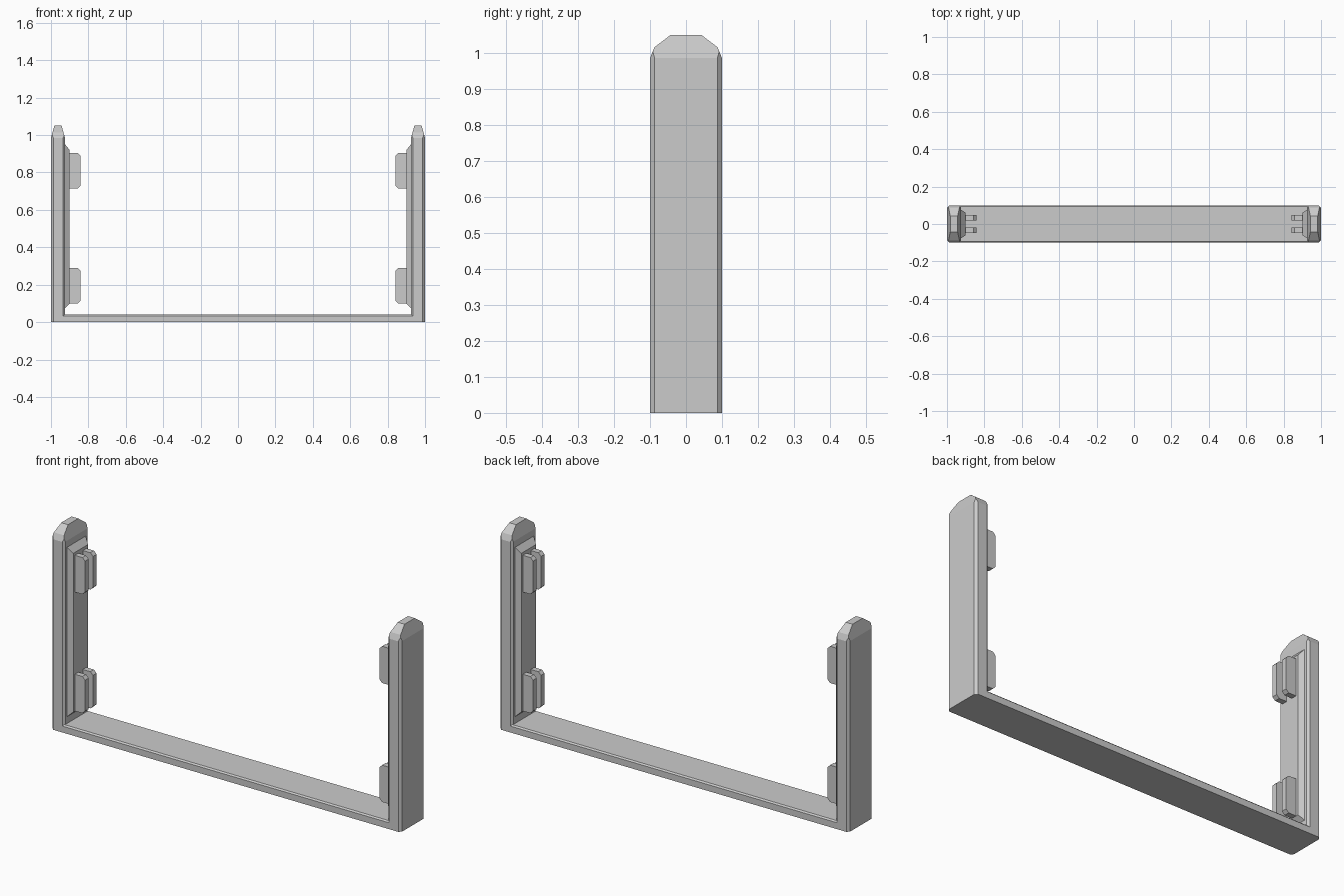
import bpy, bmesh
from mathutils import Vector

if "Cube" in bpy.data.objects:
    bpy.data.objects.remove(bpy.data.objects["Cube"])


def finish(name, bm, mirror=(False, False)):
    """Turn a bmesh into a flat-shaded object, optionally mirrored in x / y."""
    bmesh.ops.recalc_face_normals(bm, faces=bm.faces)
    mesh = bpy.data.meshes.new(name)
    bm.to_mesh(mesh)
    bm.free()
    obj = bpy.data.objects.new(name, mesh)
    bpy.context.collection.objects.link(obj)
    if any(mirror):
        mod = obj.modifiers.new("mirror", 'MIRROR')
        mod.use_axis = (mirror[0], mirror[1], False)
        mod.use_mirror_merge = False
    return obj


def box(lo, hi):
    bm = bmesh.new()
    bmesh.ops.create_cube(bm, size=1)
    for v in bm.verts:
        v.co = Vector([lo[i] if v.co[i] < 0 else hi[i] for i in range(3)])
    return bm


def slice_off(bm, point, normal):
    """Cut away everything on the normal side of a plane and cap the cut."""
    res = bmesh.ops.bisect_plane(bm, geom=bm.verts[:] + bm.edges[:] + bm.faces[:],
                                 plane_co=point, plane_no=Vector(normal).normalized(),
                                 clear_outer=True)
    edges = [e for e in res["geom_cut"] if isinstance(e, bmesh.types.BMEdge)]
    bmesh.ops.contextual_create(bm, geom=edges)


# Side posts: chamfered uprights with a faceted, tapered top
bm = box((0.925, -0.1, 0), (1, 0.1, 1.05))
for s in (-1, 1):
    slice_off(bm, (1, s * 0.087, 0), (1, s, 0))
    slice_off(bm, (0.925, s * 0.09, 0), (-1, s, 0))
    slice_off(bm, (0, s * 0.1, 0.985), (0, s * 0.03, 0.012))
    slice_off(bm, (0, s * 0.088, 1.015), (0, s * 0.035, 0.046))
slice_off(bm, (1, 0, 0.985), (0.065, 0, 0.018))
slice_off(bm, (0.925, 0, 0.985), (-0.065, 0, 0.018))
finish("side_post", bm, (True, False))

# Base bar joining the posts, upper long edges chamfered
bm = box((-0.95, -0.1, 0), (0.95, 0.1, 0.04))
for s in (-1, 1):
    slice_off(bm, (0, s * 0.093, 0.04), (0, s, 1))
finish("base_bar", bm)

# Raised bevelled panel on the inner face of each post
bm = box((0.9, -0.08, 0.07), (0.93, 0.08, 0.957))
for v in bm.verts:
    if v.co.x < 0.91:
        v.co.y *= 0.75
        v.co.z = 0.1 if v.co.z < 0.5 else 0.92
finish("inner_panel", bm, (True, False))

# Pairs of clip tabs with clipped outer corners
for level, z0, z1 in (("lower", 0.1, 0.29), ("upper", 0.715, 0.905)):
    bm = box((0.842, 0.018, z0), (0.905, 0.047, z1))
    slice_off(bm, (0.857, 0, z0), (-1, 0, -1))
    slice_off(bm, (0.857, 0, z1), (-1, 0, 1))
    finish(level + "_clip_tabs", bm, (True, True))
